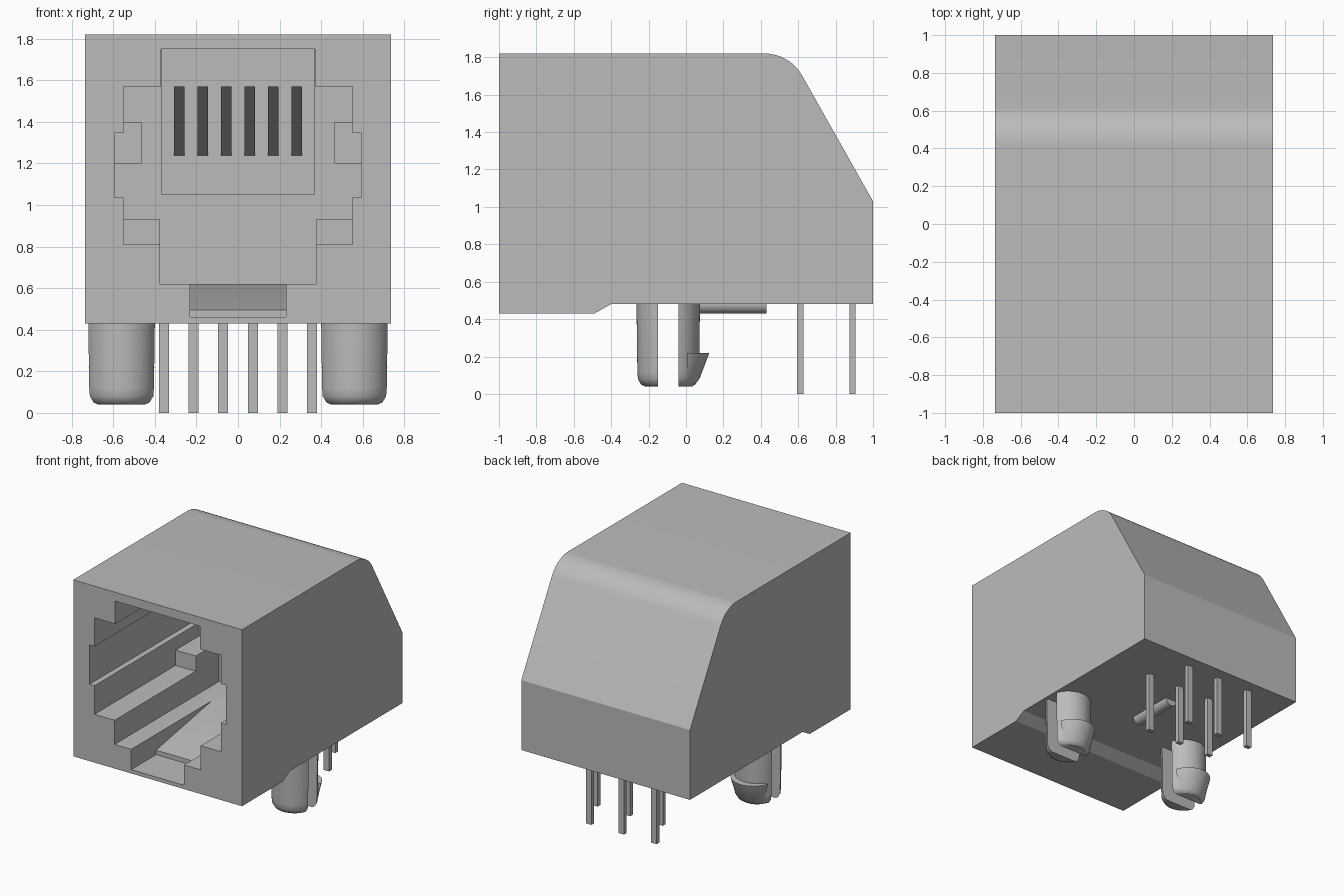
import bpy, bmesh
from math import asin, pi, sin, cos, radians
from mathutils import Vector

if "Cube" in bpy.data.objects:
    bpy.data.objects.remove(bpy.data.objects["Cube"], do_unlink=True)

grey = bpy.data.materials.new("grey_plastic")
grey.use_nodes = True
grey.diffuse_color = (0.5, 0.5, 0.5, 1)
grey.node_tree.nodes["Principled BSDF"].inputs["Base Color"].default_value = (0.5, 0.5, 0.5, 1)


def loft(name, rings):
    """Closed solid through a list of equally long point rings."""
    bm = bmesh.new()
    loops = [[bm.verts.new(p) for p in ring] for ring in rings]
    bm.faces.new(loops[0])
    bm.faces.new(loops[-1])
    n = len(loops[0])
    for a, b in zip(loops, loops[1:]):
        for i in range(n):
            j = (i + 1) % n
            bm.faces.new((a[i], a[j], b[j], b[i]))
    bmesh.ops.recalc_face_normals(bm, faces=bm.faces)
    mesh = bpy.data.meshes.new(name)
    bm.to_mesh(mesh)
    bm.free()
    mesh.materials.append(grey)
    obj = bpy.data.objects.new(name, mesh)
    bpy.context.collection.objects.link(obj)
    return obj


def side_prism(name, x0, x1, profile):
    return loft(name, [[(x, y, z) for y, z in profile] for x in (x0, x1)])


def front_prism(name, y0, y1, profile):
    return loft(name, [[(x, y, z) for x, z in profile] for y in (y0, y1)])


def box(name, x0, x1, y0, y1, z0, z1):
    return side_prism(name, x0, x1, [(y0, z0), (y1, z0), (y1, z1), (y0, z1)])


def smooth(obj, angle=30):
    bpy.ops.object.select_all(action="DESELECT")
    obj.select_set(True)
    bpy.context.view_layer.objects.active = obj
    bpy.ops.object.shade_smooth_by_angle(angle=radians(angle))


def cut(obj, cutter):
    mod = obj.modifiers.new("cut", "BOOLEAN")
    mod.operation = "DIFFERENCE"
    mod.solver = "EXACT"
    mod.object = cutter
    bpy.context.view_layer.objects.active = obj
    bpy.ops.object.modifier_apply(modifier=mod.name)
    bpy.data.objects.remove(cutter, do_unlink=True)


# Housing with rounded, sloping back
W = 0.735
arc = [(0.42 + 0.23 * sin(t), 1.59 + 0.23 * cos(t))
       for t in (radians(60) * i / 10 for i in range(10, -1, -1))]
housing = side_prism("housing", -W, W, [
    (-1, 0.43), (-0.49, 0.43), (-0.40, 0.48), (1, 0.48), (1, 1.03)] + arc + [(-1, 1.82)])

# Stepped plug opening, mirrored left to right
half = [(0.375, 0.62), (0.375, 0.81), (0.55, 0.81), (0.55, 1.035), (0.595, 1.035),
        (0.595, 1.345), (0.55, 1.345), (0.55, 1.57), (0.37, 1.57), (0.37, 1.75)]
outline = half + [(-x, z) for x, z in reversed(half)]
cut(housing, front_prism("opening_cutter", -1.1, 0.3, outline))

# Deeper contact chamber and latch slot with a ramp
cut(housing, box("chamber_cutter", -0.369, 0.369, 0.2, 0.42, 1.05, 1.749))
cut(housing, side_prism("latch_cutter", -0.23, 0.23, [
    (-1.1, 0.46), (-0.69, 0.46), (-0.69, 0.495), (0, 0.62), (0, 0.7), (-1.1, 0.7)]))
smooth(housing, 20)

# Stops at the back of the opening
for side, s in (("left", 1), ("right", -1)):
    for label, xi, z0, z1 in (("lower", 0.375, 0.80, 0.93), ("upper", 0.465, 1.2, 1.4)):
        a, b = sorted((s * xi, s * 0.6))
        box(f"{label}_stop_{side}", a, b, 0.01, 0.31, z0, z1)

# Slanted spring contacts
for i in range(6):
    x = (i - 2.5) * 0.113
    side_prism(f"contact_{i + 1}", x - 0.025, x + 0.025, [
        (-0.5, 1.57), (0.43, 1.235), (0.43, 1.28), (-0.42, 1.57)])

# Solder pins in two staggered rows
for i in range(6):
    x = 0.355 - i * 0.142
    y = 0.89 if i % 2 else 0.61
    box(f"solder_pin_{i + 1}", x - 0.024, x + 0.024, y - 0.017, y + 0.017, 0, 0.5)


# Split locating posts with a snap barb on the rear half
def post_half(name, cx, sign, flat, levels):
    rings = []
    for z, r, shift in levels:
        a0 = asin((flat - shift) / r)
        angles = [a0 + (pi - 2 * a0) * k / 24 for k in range(25)]
        rings.append([(cx + r * cos(a), -0.095 + sign * (shift + r * sin(a)), z)
                      for a in angles])
    smooth(loft(name, rings), 35)


shaft = [(0.04, 0.125, 0), (0.05, 0.145, 0), (0.08, 0.162, 0), (0.12, 0.165, 0), (0.5, 0.17, 0)]
barb = [(0.04, 0.13, 0), (0.08, 0.155, 0.012), (0.22, 0.164, 0.056)]
for side, cx in (("left", 0.56), ("right", -0.56)):
    post_half(f"post_front_{side}", cx, -1, 0.055, shaft)
    post_half(f"post_rear_{side}", cx, 1, 0.055, shaft)
    post_half(f"post_barb_{side}", cx, 1, 0.1, barb)

# Rounded rib under the housing
rib = [[(0.05 * cos(2 * pi * k / 24), y, 0.48 + 0.05 * sin(2 * pi * k / 24))
        for k in range(24)] for y in (0.05, 0.43)]
smooth(loft("bottom_rib", rib))
